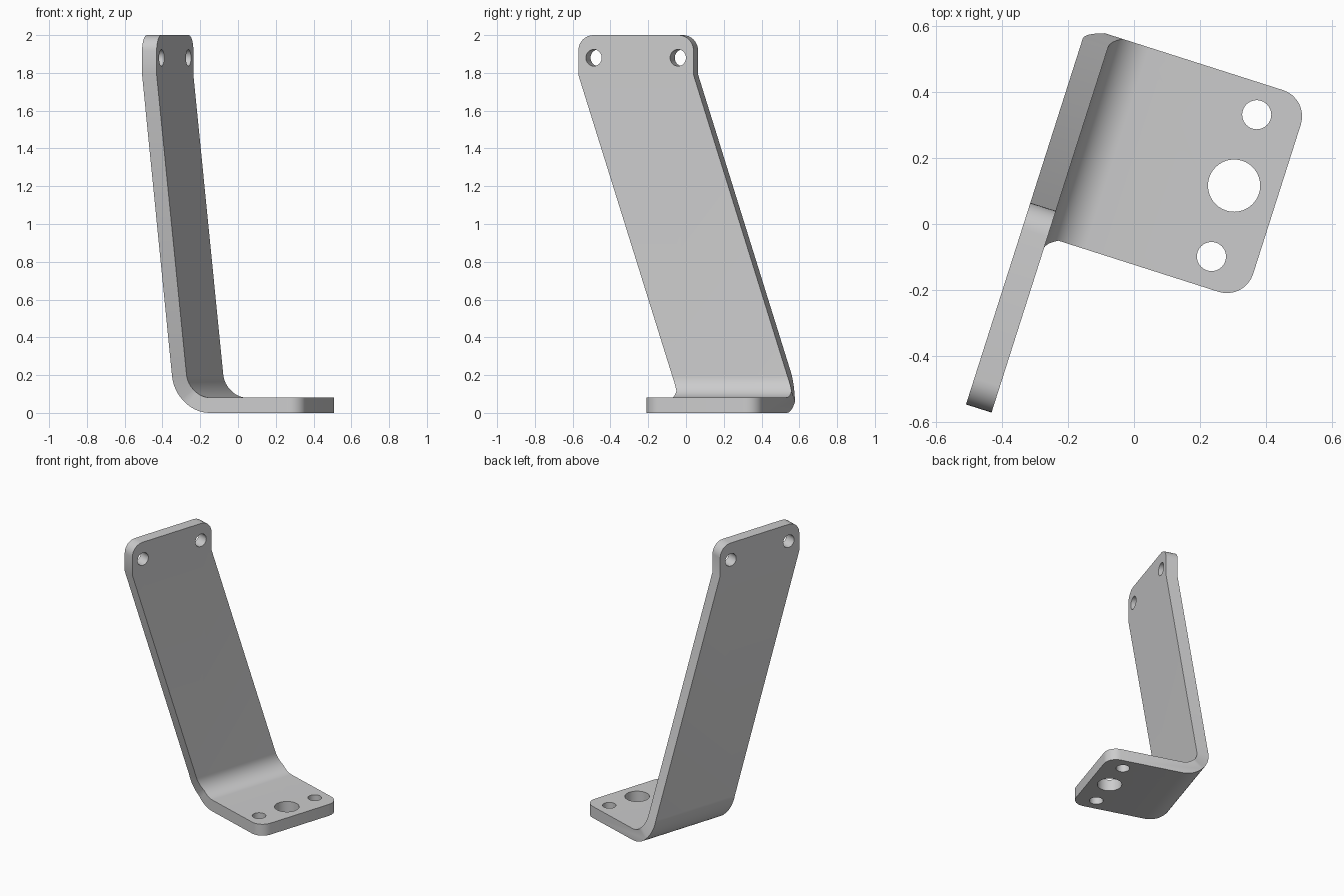
import bpy, bmesh, math

if "Cube" in bpy.data.objects:
    bpy.data.objects.remove(bpy.data.objects["Cube"])

T = 0.081            # sheet thickness
R = 0.20             # outer bend radius
HALF = 0.32          # half width of the sheet
U_WALL, U_END = -0.318, 0.389
MID_PLATE, MID_TOP = 0.2025, -0.354
Z_STEP, Z_TOP, CORNER = 1.79, 2.0, 0.083
SHIFT = 0.036        # sideways drift of the strip at the top of the bend
N = 8                # corner segments
BEND = 16            # bend segments

# Each row: (outer point, inner point, middle, half width), as (u, z) points
rows = []

# Foot plate, starting at the rounded end
for i in range(N + 1):
    a = math.pi / 2 * i / N
    u = U_END - CORNER * (1 - math.sin(math.pi / 2 - a))
    rows.append(((u, 0), (u, T), MID_PLATE, HALF - CORNER * (1 - math.sin(a))))

# Bend, with the slant starting halfway round
for i in range(BEND + 1):
    a = math.pi / 2 * i / BEND
    pts = [(U_WALL + R - r * math.sin(a), R - r * math.cos(a)) for r in (R, R - T)]
    drift = SHIFT * max(0, 2 * i / BEND - 1)
    rows.append((pts[0], pts[1], MID_PLATE - drift, HALF))

# Slanted arm, then the upright head with rounded corners
rows.append(((U_WALL, Z_STEP), (U_WALL + T, Z_STEP), MID_TOP, HALF))
for i in range(N + 1):
    a = math.pi / 2 * i / N
    z = Z_TOP - CORNER * (1 - math.sin(a))
    rows.append(((U_WALL, z), (U_WALL + T, z), MID_TOP, HALF - CORNER * (1 - math.cos(a))))

# Skin the rows into one solid strip
bm = bmesh.new()
rings = []
for (uo, zo), (ui, zi), mid, h in rows:
    rings.append([bm.verts.new(p) for p in ((uo, mid - h, zo), (uo, mid + h, zo),
                                            (ui, mid + h, zi), (ui, mid - h, zi))])
for a, b in zip(rings, rings[1:]):
    for k in range(4):
        j = (k + 1) % 4
        bm.faces.new((a[k], a[j], b[j], b[k]))
bm.faces.new(rings[0])
bm.faces.new(rings[-1])
bmesh.ops.recalc_face_normals(bm, faces=bm.faces)
bmesh.ops.dissolve_limit(bm, angle_limit=math.radians(0.3), verts=bm.verts, edges=bm.edges)
mesh = bpy.data.meshes.new("bracket")
bm.to_mesh(mesh)
bm.free()
bracket = bpy.data.objects.new("bracket", mesh)
bpy.context.collection.objects.link(bracket)

steel = bpy.data.materials.new("light_grey_metal")
steel.diffuse_color = (0.6, 0.6, 0.605, 1)
steel.use_nodes = True
steel.node_tree.nodes["Principled BSDF"].inputs["Base Color"].default_value = steel.diffuse_color
mesh.materials.append(steel)


def drill(loc, radius, along_x=False):
    """Cut a round hole through the sheet."""
    bpy.ops.mesh.primitive_cylinder_add(vertices=40, radius=radius, depth=0.3, location=loc,
                                        rotation=(0, math.pi / 2 if along_x else 0, 0))
    cutter = bpy.context.object
    cutter.name = "hole_cutter"
    cutter.hide_render = True
    cutter.data.materials.append(steel)
    bpy.context.view_layer.objects.active = bracket
    mod = bracket.modifiers.new("hole", 'BOOLEAN')
    mod.operation = 'DIFFERENCE'
    mod.solver = 'EXACT'
    mod.object = cutter
    bpy.ops.object.modifier_apply(modifier=mod.name)
    bpy.data.objects.remove(cutter)


# Foot holes and head holes
drill((0.253, MID_PLATE, T / 2), 0.079)
for s in (-1, 1):
    drill((0.253, MID_PLATE + s * 0.225, T / 2), 0.044)
    drill((U_WALL + T / 2, MID_TOP + s * 0.234, 1.88), 0.044, True)

# Smooth the rounds and turn the bracket to its standing angle
bpy.ops.object.select_all(action='DESELECT')
bracket.select_set(True)
bpy.context.view_layer.objects.active = bracket
bpy.ops.object.shade_smooth_by_angle(angle=math.radians(25))
bracket.rotation_euler.z = math.radians(-17.7)
